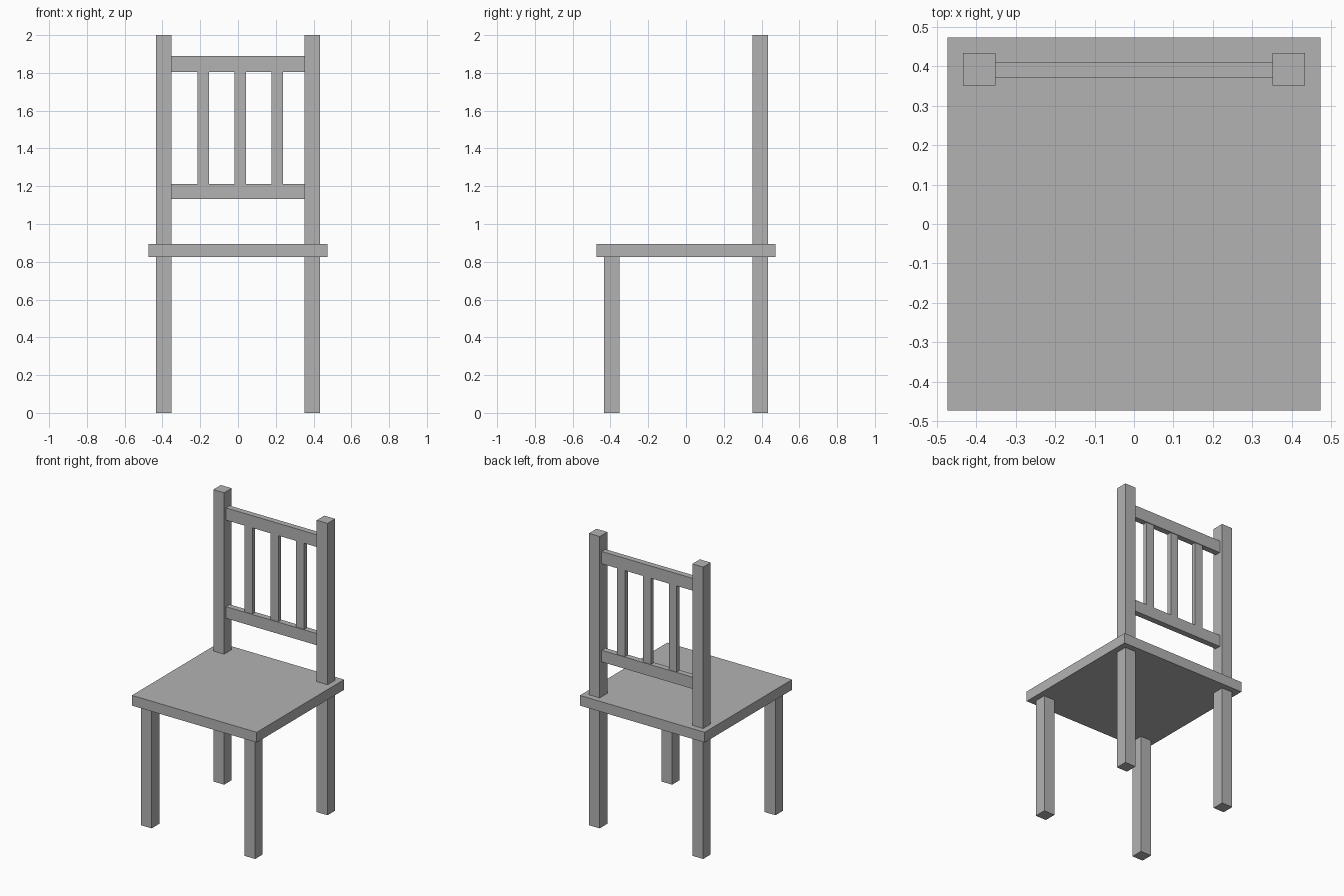
import bpy
import bmesh
from mathutils import Vector

if "Cube" in bpy.data.objects:
    bpy.data.objects.remove(bpy.data.objects["Cube"], do_unlink=True)

# Single plain grey finish
GREY = (0.45, 0.45, 0.45, 1)
grey = bpy.data.materials.new("plain_grey")
grey.use_nodes = True
grey.diffuse_color = GREY
grey.node_tree.nodes["Principled BSDF"].inputs["Base Color"].default_value = GREY


def box(name, low, high):
    """Box between two opposite corners."""
    low, high = Vector(low), Vector(high)
    bm = bmesh.new()
    bmesh.ops.create_cube(bm, size=1)
    bmesh.ops.scale(bm, vec=high - low, verts=bm.verts)
    mesh = bpy.data.meshes.new(name)
    bm.to_mesh(mesh)
    bm.free()
    mesh.materials.append(grey)
    obj = bpy.data.objects.new(name, mesh)
    obj.location = (low + high) / 2
    bpy.context.collection.objects.link(obj)
    return obj


SEAT_BOTTOM, SEAT_TOP = 0.824, 0.894
INNER, OUTER = 0.351, 0.433
HALF = 0.473

# Seat board
box("seat", (-HALF, -HALF, SEAT_BOTTOM), (HALF, HALF, SEAT_TOP))

# Legs, with back posts rising above the seat
for side, x0, x1 in (("left", INNER, OUTER), ("right", -OUTER, -INNER)):
    box(f"front_leg_{side}", (x0, -OUTER, 0), (x1, -INNER, SEAT_BOTTOM))
    box(f"back_leg_{side}", (x0, INNER, 0), (x1, OUTER, SEAT_BOTTOM))
    box(f"back_post_{side}", (x0, INNER, SEAT_TOP), (x1, OUTER, 2))

# Backrest rails
LOWER_TOP, UPPER_BOTTOM = 1.212, 1.805
box("lower_rail", (-INNER, 0.371, 1.132), (INNER, 0.411, LOWER_TOP))
box("upper_rail", (-INNER, 0.371, UPPER_BOTTOM), (INNER, 0.411, 1.889))

# Backrest spindles
for i in range(3):
    x = 0.012 + (i - 1) * 0.196
    box(f"spindle_{i + 1}", (x - 0.03, 0.376, LOWER_TOP), (x + 0.03, 0.406, UPPER_BOTTOM))
